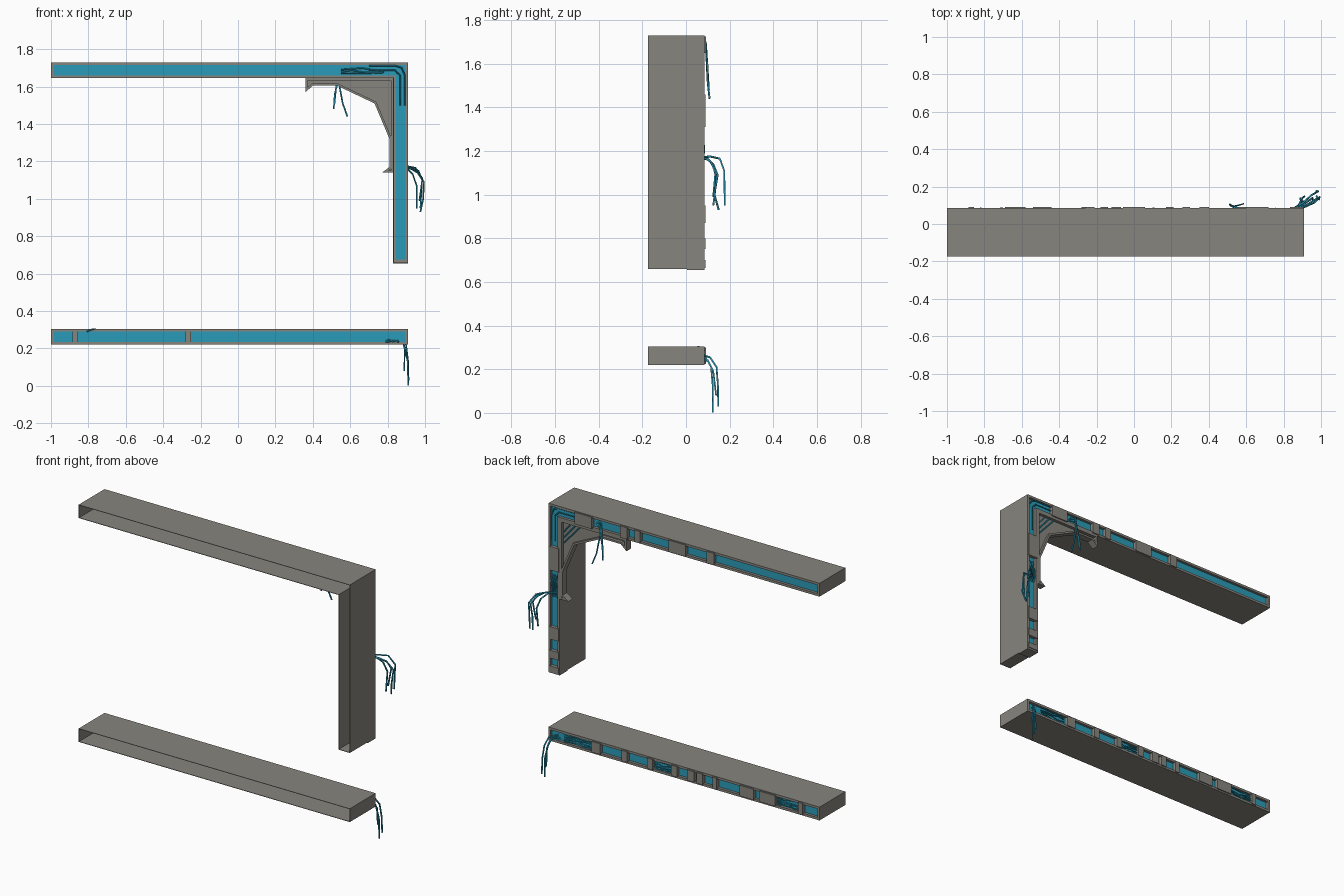
import bpy, bmesh, random
from mathutils import Vector

if "Cube" in bpy.data.objects:
    bpy.data.objects.remove(bpy.data.objects["Cube"])

random.seed(4)


def material(name, rgb):
    m = bpy.data.materials.new(name)
    m.diffuse_color = (*rgb, 1)
    m.use_nodes = True
    m.node_tree.nodes["Principled BSDF"].inputs["Base Color"].default_value = m.diffuse_color
    return m


GREY = material("warm grey metal", (0.245, 0.235, 0.21))
BLUE = material("cable blue", (0.023, 0.33, 0.48))
Y0, Y1 = -0.175, 0.085  # front opening and back plane


def finish(name, bm, mat):
    bmesh.ops.recalc_face_normals(bm, faces=bm.faces)
    me = bpy.data.meshes.new(name)
    bm.to_mesh(me)
    bm.free()
    me.materials.append(mat)
    ob = bpy.data.objects.new(name, me)
    bpy.context.collection.objects.link(ob)
    return ob


def inset(poly, t):
    """Offset a counter-clockwise (x, z) outline inwards by t."""
    out = []
    n = len(poly)
    for i in range(n):
        a, b, c = (Vector(poly[(i + k) % n]) for k in (-1, 0, 1))
        d1, d2 = (b - a).normalized(), (c - b).normalized()
        n1, n2 = Vector((-d1.y, d1.x)), Vector((-d2.y, d2.x))
        out.append(tuple(b + (n1 + n2) * (t / (1 + n1.dot(n2)))))
    return out


def prism(name, poly, y0, y1, mat):
    bm = bmesh.new()
    f = bm.faces.new([bm.verts.new((x, y0, z)) for x, z in poly])
    r = bmesh.ops.extrude_face_region(bm, geom=[f])
    vs = [v for v in r["geom"] if isinstance(v, bmesh.types.BMVert)]
    bmesh.ops.translate(bm, verts=vs, vec=(0, y1 - y0, 0))
    bmesh.ops.triangulate(bm, faces=[f for f in bm.faces if len(f.verts) > 4])
    return finish(name, bm, mat)


def ring(name, poly, t, y0, y1, mat):
    """Hollow wall of thickness t that follows an outline."""
    bm = bmesh.new()
    loops = [[bm.verts.new((x, y, z)) for x, z in p]
             for p, y in ((poly, y0), (poly, y1), (inset(poly, t), y1), (inset(poly, t), y0))]
    n = len(poly)
    for k in range(4):
        a, b = loops[k], loops[(k + 1) % 4]
        for i in range(n):
            j = (i + 1) % n
            bm.faces.new((a[i], a[j], b[j], b[i]))
    return finish(name, bm, mat)


def boxes(name, items, mat):
    """Many boxes in one mesh, each as x0, x1, y0, y1, z0, z1."""
    bm = bmesh.new()
    for x0, x1, y0, y1, z0, z1 in items:
        vs = bmesh.ops.create_cube(bm, size=1)["verts"]
        for v in vs:
            v.co = ((x0 + x1) / 2 + v.co.x * (x1 - x0),
                    (y0 + y1) / 2 + v.co.y * (y1 - y0),
                    (z0 + z1) / 2 + v.co.z * (z1 - z0))
    return finish(name, bm, mat)


def cables(name, paths, r=0.005):
    cu = bpy.data.curves.new(name, "CURVE")
    cu.dimensions = "3D"
    cu.bevel_depth = r
    cu.bevel_resolution = 0
    cu.use_fill_caps = True
    for pts in paths:
        s = cu.splines.new("POLY")
        s.points.add(len(pts) - 1)
        for p, co in zip(s.points, pts):
            p.co = (*co, 1)
    tmp = bpy.data.objects.new(name + "_curve", cu)
    bpy.context.collection.objects.link(tmp)
    me = bpy.data.meshes.new_from_object(tmp.evaluated_get(bpy.context.evaluated_depsgraph_get()))
    bpy.data.objects.remove(tmp)
    me.materials.clear()
    me.materials.append(BLUE)
    ob = bpy.data.objects.new(name, me)
    bpy.context.collection.objects.link(ob)


# Two open-fronted channels: an L-shaped upper one and a straight lower one
UPPER = [(-1, 1.645), (0.83, 1.645), (0.83, 0.66), (0.91, 0.66), (0.91, 1.73), (-1, 1.73)]
LOWER = [(-1, 0.22), (0.91, 0.22), (0.91, 0.305), (-1, 0.305)]
for name, poly in (("upper", UPPER), ("lower", LOWER)):
    ring(name + "_channel_walls", poly, 0.003, Y0, Y1, GREY)
    ring(name + "_back_rim", poly, 0.015, 0.055, Y1, GREY)
    prism(name + "_cable_bed", inset(poly, 0.014), 0.06, 0.068, BLUE)
boxes("column_foot", [(0.83, 0.91, 0.005, Y1, 0.654, 0.662)], GREY)

# Cover plates across the open back
boxes("upper_covers", [(a, b, 0.066, 0.092, 1.65, 1.725) for a, b in
                       ((0.60, 0.72), (0.35, 0.40), (0.26, 0.30), (-0.06, 0.06), (-0.26, -0.21))], GREY)
boxes("column_covers", [(0.835, 0.905, 0.066, 0.09, a, b) for a, b in
                        ((1.31, 1.46), (0.87, 0.95), (0.75, 0.80), (0.665, 0.70))], GREY)
boxes("lower_covers", [(a, b, 0.066, 0.092, 0.23, 0.298) for a, b in
                       ((0.54, 0.60), (0.35, 0.39), (0.17, 0.21), (0.0, 0.04), (-0.12, -0.07),
                        (-0.18, -0.14), (-0.54, -0.44), (-0.69, -0.58))], GREY)
boxes("lower_clamps", [(a, a + 0.03, 0.05, 0.092, 0.225, 0.30) for a in (-0.885, -0.28)], GREY)

# Corner bracket: thin web with a raised flange
BRACKET = [(0.36, 1.645), (0.36, 1.57), (0.40, 1.605), (0.53, 1.605), (0.73, 1.51),
           (0.81, 1.32), (0.81, 1.17), (0.77, 1.14), (0.83, 1.14), (0.83, 1.645)]
prism("bracket_web", BRACKET, 0.055, 0.065, GREY)
ring("bracket_flange", BRACKET, 0.012, 0.04, Y1, GREY)
cables("bracket_cables", [[(0.81, 0.068, 1.5 + d), (0.685 + d, 0.068, 1.64)]
                          for d in (0, 0.035, 0.07)], 0.004)

# Loose cables hanging from the beam, the column and the lower channel
cables("beam_hanging_cables", [
    [(0.57, 0.07, 1.69), (0.545, 0.092, 1.69), (0.53, 0.096, 1.61), (0.517, 0.10, 1.56), (0.512, 0.105, 1.48)],
    [(0.58, 0.07, 1.68), (0.53, 0.092, 1.67), (0.545, 0.098, 1.59), (0.56, 0.10, 1.51), (0.585, 0.108, 1.44)],
    [(0.56, 0.07, 1.70), (0.535, 0.09, 1.70), (0.525, 0.095, 1.60), (0.515, 0.10, 1.50)]])
cables("column_hanging_cables", [
    [(0.84, 0.07, 1.17), (0.90, 0.11, 1.175), (0.95, 0.155, 1.165), (0.985, 0.175, 1.11), (0.975, 0.178, 0.95)],
    [(0.85, 0.07, 1.165), (0.92, 0.10, 1.165), (0.96, 0.125, 1.14), (0.994, 0.145, 1.09), (0.99, 0.13, 1.0), (0.975, 0.15, 0.93)],
    [(0.86, 0.07, 1.17), (0.90, 0.10, 1.165), (0.935, 0.125, 1.13), (0.955, 0.14, 1.07), (0.955, 0.125, 0.95)],
    [(0.86, 0.07, 1.16), (0.91, 0.09, 1.165), (0.965, 0.115, 1.15), (0.985, 0.135, 1.10), (0.97, 0.125, 0.99)]])
cables("lower_hanging_cables", [
    [(0.84, 0.07, 0.25), (0.88, 0.092, 0.25), (0.89, 0.115, 0.21), (0.907, 0.122, 0.13), (0.91, 0.122, 0.002)],
    [(0.85, 0.07, 0.265), (0.89, 0.11, 0.255), (0.90, 0.14, 0.21), (0.91, 0.146, 0.13), (0.912, 0.148, 0.03)],
    [(0.83, 0.07, 0.24), (0.88, 0.10, 0.24), (0.892, 0.125, 0.19), (0.888, 0.138, 0.08)]])


# Bundles of cables lying inside the channels
def bundle(x0, x1, z0, z1, y, count=4):
    paths = []
    for i in range(count):
        z = z0 + (z1 - z0) * (i + 0.5) / count
        paths.append([(x0 + (x1 - x0) * k / 4, y + random.uniform(0, 0.012),
                       z + random.uniform(-0.006, 0.006)) for k in range(5)])
    return paths


cables("lower_inner_cables", bundle(0.62, 0.80, 0.235, 0.29, 0.072)
       + bundle(0.04, 0.17, 0.235, 0.29, 0.072) + bundle(-0.86, -0.70, 0.235, 0.29, 0.072)
       + bundle(0.79, 0.86, 0.235, 0.245, 0.05, 2) + bundle(-0.85, -0.76, 0.295, 0.30, 0.05, 1), 0.004)
cables("upper_inner_cables", bundle(0.55, 0.78, 1.665, 1.70, 0.046, 3), 0.004)
cables("corner_cables", [
    [(0.70, y, 1.712 - d), (0.84, y, 1.712 - d), (0.875 - d, y, 1.70 - d), (0.892 - d, y, 1.66), (0.892 - d, y, 1.5)]
    for y in (0.05, 0.078) for d in (0, 0.025)], 0.004)
cables("column_inner_cables", [
    [(x, 0.075, 1.28), (x + 0.008, 0.082, 1.24), (x - 0.006, 0.085, 1.2), (x, 0.075, 1.14)]
    for x in (0.855, 0.87, 0.885)], 0.004)
